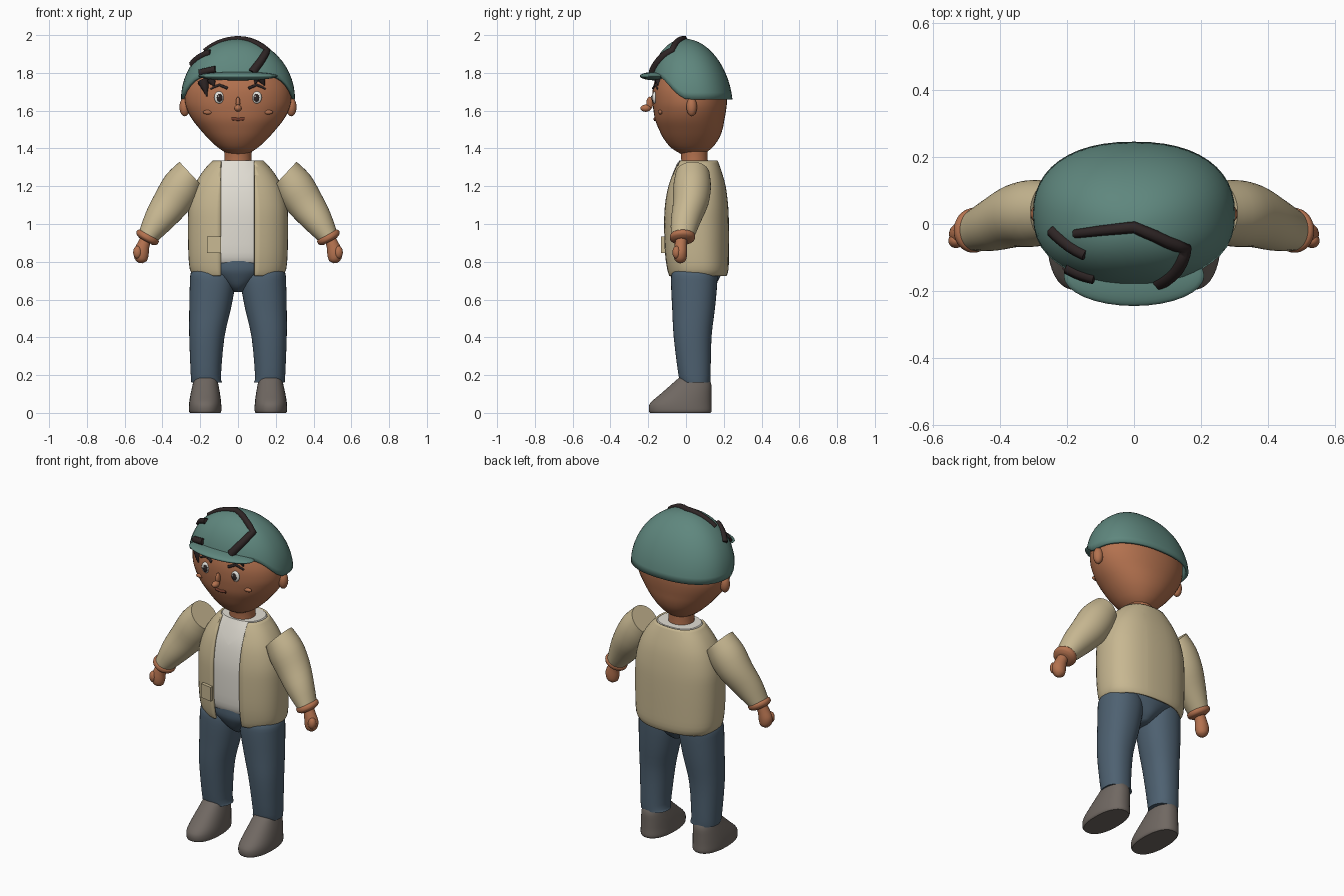
import bpy, bmesh, math
from mathutils import Vector
from mathutils.bvhtree import BVHTree

if "Cube" in bpy.data.objects:
    bpy.data.objects.remove(bpy.data.objects["Cube"])


def material(name, r, g, b):
    m = bpy.data.materials.new(name)
    m.diffuse_color = [((c / 255 + 0.055) / 1.055) ** 2.4 for c in (r, g, b)] + [1]
    m.use_nodes = True
    m.node_tree.nodes["Principled BSDF"].inputs["Base Color"].default_value = m.diffuse_color
    return m


SKIN = material("skin", 180, 114, 79)
CAP = material("cap_green", 95, 135, 126)
JACKET = material("jacket_tan", 199, 183, 145)
SHIRT = material("shirt_white", 226, 222, 212)
JEANS = material("jeans_blue", 78, 97, 113)
SHOE = material("shoe_grey", 112, 104, 98)
HAIR = material("hair_dark", 46, 37, 37)
EYE = material("eye_white", 228, 226, 220)
LIP = material("lip_brown", 118, 62, 46)


def finish(bm, name, mat, angle=45):
    bmesh.ops.recalc_face_normals(bm, faces=bm.faces)
    me = bpy.data.meshes.new(name)
    bm.to_mesh(me)
    bm.free()
    me.materials.append(mat)
    ob = bpy.data.objects.new(name, me)
    bpy.context.collection.objects.link(ob)
    bpy.ops.object.select_all(action='DESELECT')
    ob.select_set(True)
    bpy.context.view_layer.objects.active = ob
    bpy.ops.object.shade_smooth_by_angle(angle=math.radians(angle))
    return ob


def skin_rows(rows, bottom=True, top=True):
    """Bridge closed rows of points into a bmesh."""
    bm = bmesh.new()
    vs = [[bm.verts.new(p) for p in row] for row in rows]
    n = len(rows[0])
    for a, b in zip(vs, vs[1:]):
        for i in range(n):
            j = (i + 1) % n
            bm.faces.new((a[i], a[j], b[j], b[i]))
    if bottom:
        bm.faces.new(vs[0])
    if top:
        bm.faces.new(vs[-1])
    return bm


def spow(v, p):
    return math.copysign(abs(v) ** (2 / p), v)


def loft_bm(rings, power=2.0, side=1, n=40, steps=3, bottom=True, top=True):
    """Smooth loft through rings of (x, y, z, radius x, radius y, tilt degrees)."""
    rings = [tuple(r) + (0,) * (6 - len(r)) for r in rings]
    ext = [rings[0]] + rings + [rings[-1]]
    path = []
    for k in range(len(rings) - 1):
        p0, p1, p2, p3 = ext[k:k + 4]
        for s in range(steps):
            t = s / steps
            path.append([0.5 * (2 * b + (c - a) * t + (2 * a - 5 * b + 4 * c - d) * t * t
                                + (3 * b - a - 3 * c + d) * t ** 3)
                         for a, b, c, d in zip(p0, p1, p2, p3)])
    path.append(rings[-1])
    rows = []
    for x, y, z, rx, ry, tilt in path:
        ct, st = math.cos(math.radians(tilt)), math.sin(math.radians(tilt))
        row = []
        for i in range(n):
            a = 2 * math.pi * i / n
            u, v = rx * spow(math.cos(a), power), ry * spow(math.sin(a), power)
            row.append((side * (x + u * ct), y + v, z + u * st))
        rows.append(row)
    return skin_rows(rows, bottom, top)


def ball(name, loc, size, mat, seg=24):
    bm = bmesh.new()
    bmesh.ops.create_uvsphere(bm, u_segments=seg, v_segments=seg // 2, radius=1)
    for v in bm.verts:
        v.co = Vector(loc) + Vector(a * b for a, b in zip(v.co, size))
    return finish(bm, name, mat, 60)


def surface(ob):
    me = ob.data
    return BVHTree.FromPolygons([v.co for v in me.vertices], [p.vertices for p in me.polygons])


def strand(name, pts, tree, radius, mat, taper=(1, 1)):
    """Tube that follows a surface."""
    pts = [Vector(p) for p in pts]
    path = [a.lerp(b, i / 5) for a, b in zip(pts, pts[1:]) for i in range(5)] + [pts[-1]]
    cu = bpy.data.curves.new(name, 'CURVE')
    cu.dimensions = '3D'
    cu.bevel_depth, cu.bevel_resolution, cu.use_fill_caps = radius, 1, True
    sp = cu.splines.new('POLY')
    sp.points.add(len(path) - 1)
    for i, p in enumerate(path):
        t = i / (len(path) - 1)
        sp.points[i].co = (*tree.find_nearest(p)[0], 1)
        sp.points[i].radius = taper[0] * (1 - t) + taper[1] * t
    cu.materials.append(mat)
    ob = bpy.data.objects.new(name, cu)
    bpy.context.collection.objects.link(ob)
    bpy.ops.object.select_all(action='DESELECT')
    ob.select_set(True)
    bpy.context.view_layer.objects.active = ob
    bpy.ops.object.convert(target='MESH')


# Head and neck
head = finish(loft_bm([
    (0, .035, 1.365, .04, .05), (0, .03, 1.40, .10, .105), (0, .028, 1.45, .155, .145),
    (0, .025, 1.5, .20, .168), (0, .02, 1.55, .24, .183), (0, .02, 1.6, .268, .192),
    (0, .02, 1.65, .282, .197), (0, .02, 1.72, .278, .195), (0, .02, 1.8, .24, .17),
    (0, .02, 1.87, .16, .12)], 2.1), "head", SKIN)
finish(loft_bm([(0, .045, 1.28, .08, .075), (0, .045, 1.34, .072, .07), (0, .04, 1.42, .075, .075)]),
       "neck", SKIN)

# Cap dome with a rim that lifts over the forehead
rows = []
for k in range(15):
    t, row = math.sin(k / 14 * math.pi / 2), []
    for i in range(48):
        a = 2 * math.pi * i / 48
        f = min(1, max(0, (-math.sin(a) - .05) / .75))
        h0 = .375 * f * f * (3 - 2 * f)
        h = min(.9995, h0 + (1 - h0) * t)
        r = math.sqrt(1 - h * h)
        row.append((.302 * r * spow(math.cos(a), 2.3),
                    .03 - .035 * h + .216 * r * spow(math.sin(a), 2.3), 1.66 + .32 * h))
    rows.append(row)
cap = finish(skin_rows(rows, bottom=False), "cap", CAP)
cap_tree, head_tree = surface(cap), surface(head)
sol = cap.modifiers.new("thickness", 'SOLIDIFY')
sol.thickness, sol.offset = .015, -1
ball("cap_brim", (0, -.155, 1.783), (.21, .09, .023), CAP, 32)

# Hair strands over the cap and below the brim
strand("hair_lock_main", [(-.18, -.03, 1.92), (-.1, -.02, 1.96), (0, -.01, 1.985), (.15, -.07, 1.91),
                          (.12, -.13, 1.86), (.075, -.17, 1.8)], cap_tree, .022, HAIR, (.6, 1.1))
strand("hair_lock_side", [(-.24, -.02, 1.84), (-.14, -.085, 1.9)], cap_tree, .018, HAIR)
strand("hair_lock_front", [(-.2, -.13, 1.8), (-.12, -.165, 1.82)], cap_tree, .02, HAIR)
for x0, x1, z1, r in ((-.205, -.17, 1.675, .036), (-.15, -.125, 1.73, .026),
                      (.13, .145, 1.735, .022), (.1, .09, 1.74, .018)):
    strand("hair_fringe", [(x0, -.16, 1.77), (x1, -.16, z1)], head_tree, r, HAIR, (1, .1))

# Face
for s in (1, -1):
    y = head_tree.ray_cast(Vector((s * .1, -2, 1.67)), Vector((0, 1, 0)))[0].y
    ball("eye", (s * .1, y, 1.67), (.026, .012, .032), EYE)
    ball("pupil", (s * .097, y - .009, 1.668), (.016, .007, .021), HAIR)
    ball("eye_glint", (s * .097 - .006, y - .015, 1.676), (.005, .003, .005), EYE, 12)
    strand("eyebrow", [(s * .055, -.17, 1.718), (s * .1, -.165, 1.738), (s * .145, -.15, 1.715)],
           head_tree, .009, HAIR, (1, .6))
    y = head_tree.ray_cast(Vector((s * .16, -2, 1.592)), Vector((0, 1, 0)))[0].y
    ball("cheek", (s * .16, y, 1.592), (.025, .012, .012), SKIN)
    ball("ear", (s * .282, .03, 1.62), (.028, .028, .05), SKIN)
ball("nose_bridge", (0, -.192, 1.64), (.012, .018, .034), SKIN)
ball("nose_tip", (0, -.213, 1.613), (.02, .028, .019), SKIN)
strand("mouth", [(-.034, -.17, 1.556), (0, -.17, 1.552), (.034, -.17, 1.556)], head_tree, .009, LIP)

# Jacket shell, opened at the front
body = [(0, .06, .725, .235, .155), (0, .06, .76, .255, .165), (0, .055, .85, .263, .172),
        (0, .053, 1.0, .265, .174), (0, .053, 1.1, .26, .17), (0, .055, 1.2, .232, .155),
        (0, .058, 1.28, .185, .13), (0, .06, 1.335, .135, .108)]
bm = loft_bm(body, 2.4, n=48, bottom=False, top=False)
for x in (-.092, .088):
    bmesh.ops.bisect_plane(bm, geom=bm.verts[:] + bm.edges[:] + bm.faces[:],
                           plane_co=(x, 0, 0), plane_no=(1, 0, 0))
gone = [f for f in bm.faces if -.092 < f.calc_center_median().x < .088 and f.calc_center_median().y < 0]
bmesh.ops.delete(bm, geom=gone, context='FACES')
jacket = finish(bm, "jacket", JACKET)
sol = jacket.modifiers.new("thickness", 'SOLIDIFY')
sol.thickness, sol.offset = .014, -1

# Shirt and its collar wedge
shirt = finish(loft_bm([(x, y, max(z, .79) if i != 1 else .8, rx - .012, ry - .012)
                        for i, (x, y, z, rx, ry) in enumerate(body)], 2.4), "shirt", SHIRT)
shirt_tree = surface(shirt)
bm = bmesh.new()
grid = []
for k in range(7):
    z = 1.2 + .125 * k / 6
    w = min(.085, .09 * (z - 1.2) / .085 + .002)
    line = []
    for i in range(7):
        x = w * (i / 3 - 1)
        y = shirt_tree.ray_cast(Vector((x, -2, z)), Vector((0, 1, 0)))[0].y
        line.append(bm.verts.new((x, y - .005, z)))
    grid.append(line)
for a, b in zip(grid, grid[1:]):
    for i in range(6):
        bm.faces.new((a[i], a[i + 1], b[i + 1], b[i]))
finish(bm, "shirt_collar", SHIRT)

# Jacket pocket
bm = bmesh.new()
bmesh.ops.create_cube(bm, size=1)
for v in bm.verts:
    v.co = (-.127 + v.co.x * .072, -.116 + v.co.y * .02 - (v.co.x * .012), .89 + v.co.z * .085)
finish(bm, "jacket_pocket", JACKET)

# Hips
finish(loft_bm([(0, .05, .64, .03, .06), (0, .05, .67, .07, .1), (0, .05, .72, .15, .13),
                (0, .05, .76, .2, .145), (0, .05, .81, .2, .145)]), "hips", JEANS)

for s in (1, -1):
    # Legs and shoes
    finish(loft_bm([(.165, .05, .16, .082, .078), (.17, .045, .2, .08, .085), (.165, .035, .4, .093, .1),
                    (.148, .04, .55, .11, .113), (.135, .043, .68, .12, .122),
                    (.135, .045, .74, .115, .12), (.135, .05, .78, .09, .1)], 2.2, s), "leg", JEANS)
    finish(loft_bm([(.174, -.03, 0, .08, .16), (.174, -.03, .012, .086, .166), (.174, -.028, .05, .085, .163),
                    (.173, 0, .1, .078, .135), (.172, .028, .15, .068, .106),
                    (.171, .04, .185, .06, .078), (.171, .04, .2, .045, .055)], 2.3, s), "shoe", SHOE)
    # Sleeves, cuffs and hands
    finish(loft_bm([(.25, .035, 1.265, .088, .09, 47), (.3, .032, 1.195, .104, .1, 38),
                    (.355, .025, 1.11, .098, .094, 32), (.42, 0, 1.02, .08, .08, 33),
                    (.477, -.018, .935, .054, .062, 34)], 2, s), "sleeve", JACKET)
    finish(loft_bm([(.47, -.018, .945, .05, .056, 30), (.475, -.018, .938, .064, .066, 28),
                    (.484, -.02, .92, .062, .064, 28), (.488, -.022, .908, .04, .045, 28)], 2, s),
           "cuff", SKIN)
    finish(loft_bm([(.488, -.024, .92, .03, .03, 28), (.502, -.028, .885, .034, .033, 22),
                    (.513, -.03, .845, .041, .036, 15), (.515, -.03, .81, .032, .03, 10),
                    (.516, -.03, .793, .01, .01, 5)], 2, s, 24), "hand", SKIN)
    ball("thumb", (s * .532, -.05, .85), (.023, .022, .034), SKIN)
